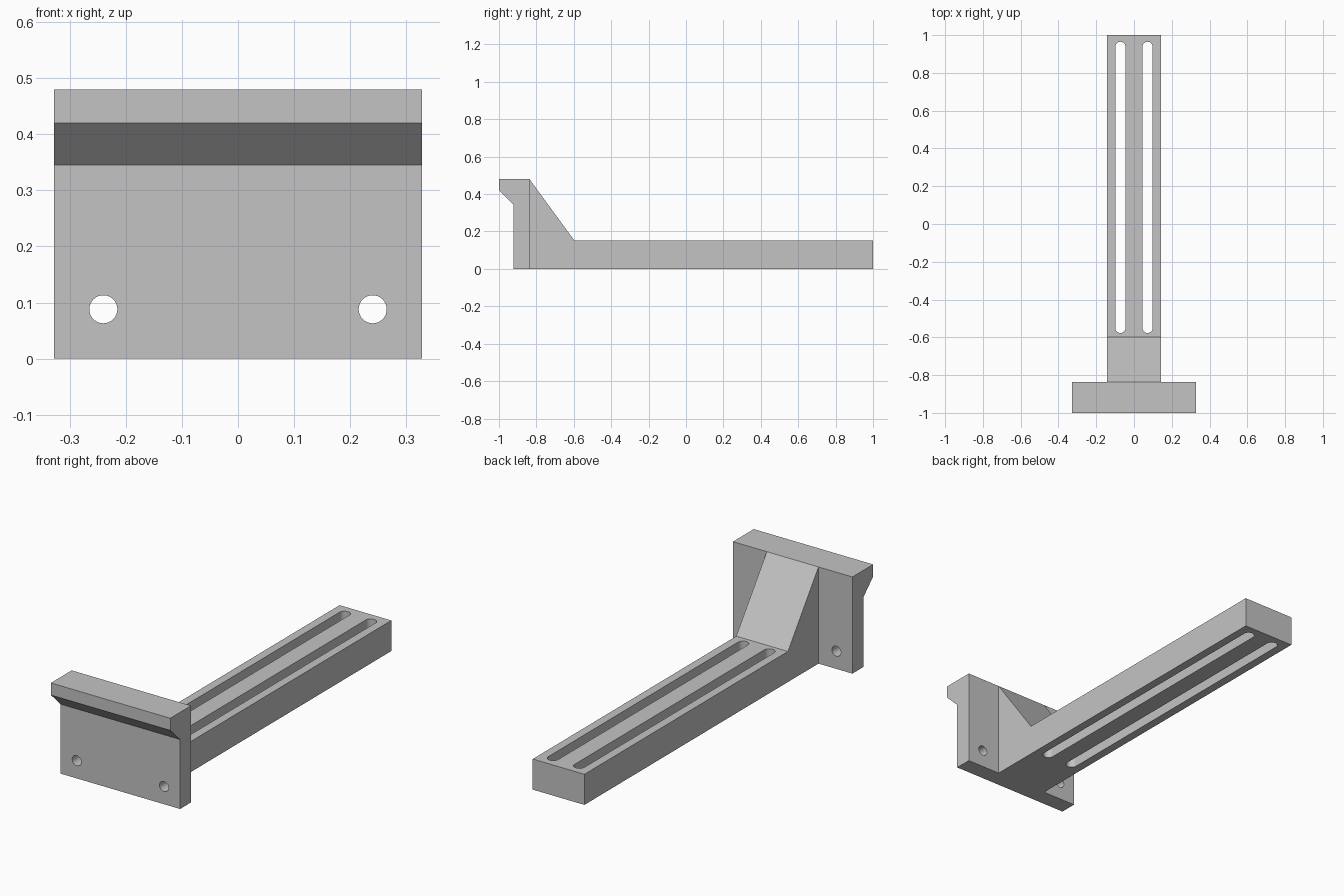
import bpy
import bmesh
import math
from mathutils import Vector

cube = bpy.data.objects.get("Cube")
if cube:
    bpy.data.objects.remove(cube, do_unlink=True)

grey = bpy.data.materials.new("plain grey")
grey.use_nodes = True
colour = (0.55, 0.55, 0.55, 1)
grey.diffuse_color = colour
grey.node_tree.nodes["Principled BSDF"].inputs["Base Color"].default_value = colour


def extrude(name, points, direction):
    """Solid made by sweeping a planar outline along a vector."""
    bm = bmesh.new()
    face = bm.faces.new([bm.verts.new(p) for p in points])
    swept = bmesh.ops.extrude_face_region(bm, geom=[face])["geom"]
    verts = [v for v in swept if isinstance(v, bmesh.types.BMVert)]
    bmesh.ops.translate(bm, vec=Vector(direction), verts=verts)
    bmesh.ops.recalc_face_normals(bm, faces=bm.faces)
    mesh = bpy.data.meshes.new(name)
    bm.to_mesh(mesh)
    bm.free()
    mesh.materials.append(grey)
    obj = bpy.data.objects.new(name, mesh)
    bpy.context.collection.objects.link(obj)
    return obj


def side_prism(name, profile, half_width):
    """Side profile in y and z, swept across x."""
    return extrude(name, [(-half_width, y, z) for y, z in profile], (2 * half_width, 0, 0))


def arc(radius, start, end, steps):
    angles = [start + (end - start) * i / steps for i in range(steps + 1)]
    return [(radius * math.cos(a), radius * math.sin(a)) for a in angles]


def combine(target, tool, operation):
    """Apply a boolean and remove the tool object."""
    tool.hide_render = True
    mod = target.modifiers.new(operation.lower(), "BOOLEAN")
    mod.operation = operation
    mod.solver = "EXACT"
    mod.object = tool
    bpy.context.view_layer.objects.active = target
    bpy.ops.object.modifier_apply(modifier=mod.name)
    bpy.data.objects.remove(tool, do_unlink=True)


HEIGHT = 0.48
ARM_TOP = 0.152
PLATE_BACK = -0.837

# Mounting plate with an overhanging front lip
bracket = side_prism("bracket", [
    (-0.923, 0), (PLATE_BACK, 0), (PLATE_BACK, HEIGHT),
    (-1, HEIGHT), (-1, 0.42), (-0.923, 0.345)], 0.328)

# Long arm with its sloping gusset
arm = side_prism("arm", [
    (PLATE_BACK, 0), (1, 0), (1, ARM_TOP),
    (-0.597, ARM_TOP), (PLATE_BACK, HEIGHT)], 0.142)
combine(bracket, arm, "UNION")

# Twin slots through the arm and screw holes through the plate
for side in (-1, 1):
    r = 0.027
    far = [(x + side * 0.072, y + 0.965 - r, -0.1) for x, y in arc(r, 0, math.pi, 16)]
    near = [(x + side * 0.072, y - 0.577 + r, -0.1)
            for x, y in arc(r, math.pi, 2 * math.pi, 16)]
    combine(bracket, extrude("slot_cutter", far + near, (0, 0, 0.5)), "DIFFERENCE")

    ring = arc(0.025, 0, 2 * math.pi, 32)[:-1]
    hole = [(x + side * 0.24, -1.1, z + 0.088) for x, z in ring]
    combine(bracket, extrude("hole_cutter", hole, (0, 0.4, 0)), "DIFFERENCE")

# Smooth the bores and keep the corners crisp
bpy.ops.object.select_all(action="DESELECT")
bracket.select_set(True)
bpy.context.view_layer.objects.active = bracket
bpy.ops.object.shade_smooth_by_angle(angle=math.radians(30))
